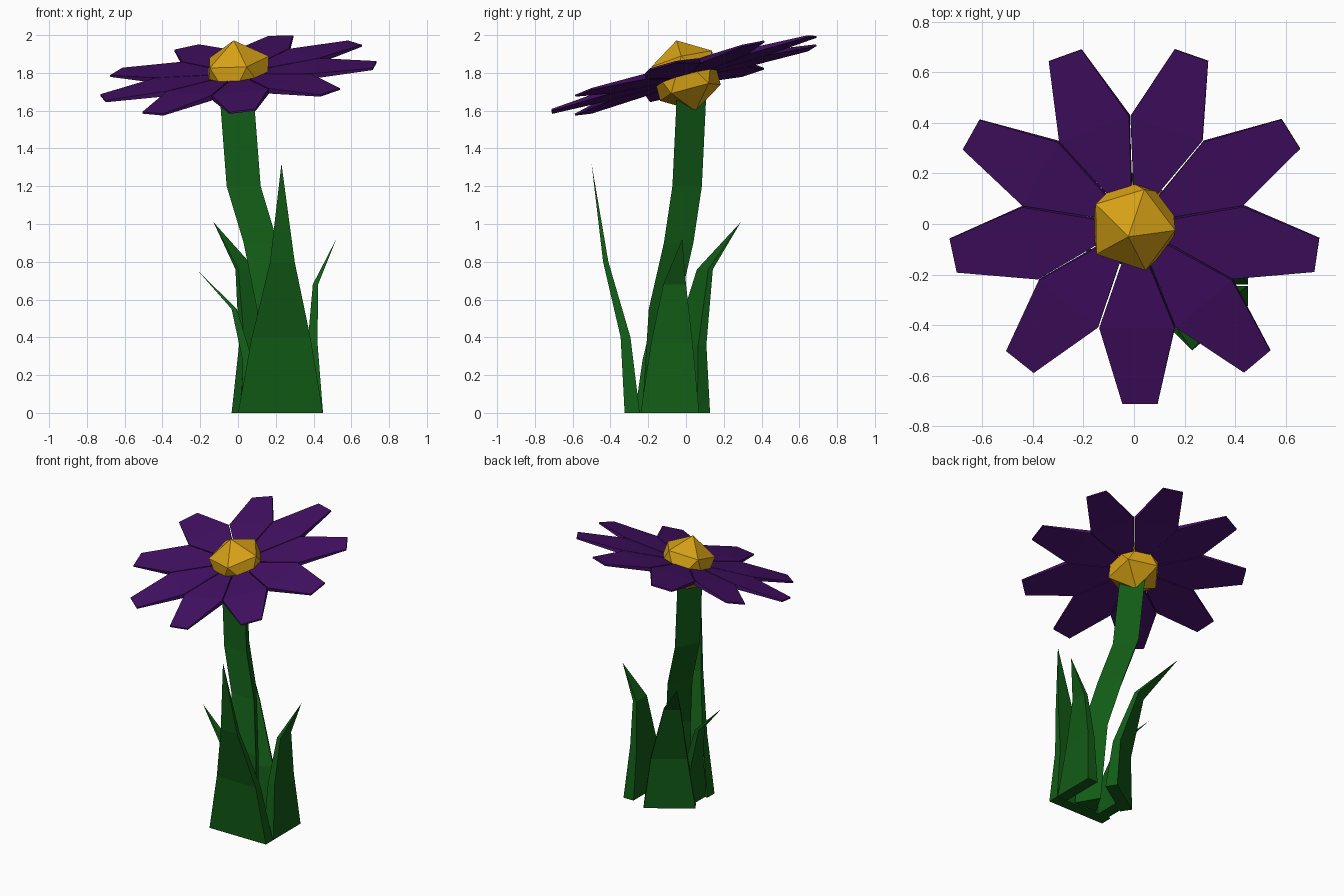
import bpy, bmesh, math
from mathutils import Vector, Matrix

if "Cube" in bpy.data.objects:
    bpy.data.objects.remove(bpy.data.objects["Cube"])


def material(name, rgb):
    m = bpy.data.materials.new(name)
    m.diffuse_color = (*rgb, 1)
    m.use_nodes = True
    m.node_tree.nodes["Principled BSDF"].inputs["Base Color"].default_value = m.diffuse_color
    return m


GREEN = material("leaf_green", (0.006, 0.105, 0.008))
PURPLE = material("petal_purple", (0.055, 0.005, 0.125))
GOLD = material("centre_gold", (0.68, 0.36, 0.008))


def finish(bm, name, mat):
    bmesh.ops.recalc_face_normals(bm, faces=bm.faces[:])
    me = bpy.data.meshes.new(name)
    bm.to_mesh(me)
    bm.free()
    me.materials.append(mat)
    ob = bpy.data.objects.new(name, me)
    bpy.context.collection.objects.link(ob)
    return ob


def loft(bm, rings, tip=None):
    """Skin a list of point rings, closed at the start, ending in a cap or a point."""
    loops = [[bm.verts.new(p) for p in r] for r in rings]
    n = len(loops[0])
    for a, b in zip(loops, loops[1:]):
        for i in range(n):
            j = (i + 1) % n
            bm.faces.new((a[i], a[j], b[j], b[i]))
    bm.faces.new(loops[0])
    if tip is None:
        bm.faces.new(loops[-1])
    else:
        t = bm.verts.new(tip)
        for i in range(n):
            bm.faces.new((loops[-1][i], loops[-1][(i + 1) % n], t))


def slab(c, w, t):
    c = Vector(c)
    return [c - w - t, c + w - t, c + w + t, c - w + t]


# flower head frame, tilted toward the front
normal = Vector((-0.12, -0.27, 1)).normalized()
head = Matrix.Translation((0, 0, 1.785)) @ Vector((0, 0, 1)).rotation_difference(normal).to_matrix().to_4x4()

# nine petals: distance from centre, half width, height, half thickness
profile = [(0.09, 0.028, 0.0, 0.014), (0.42, 0.15, 0.008, 0.014), (0.735, 0.07, 0.0, 0.005)]
for k in range(9):
    bm = bmesh.new()
    loft(bm, [slab((r, 0, z), Vector((0, hw, 0)), Vector((0, 0, ht))) for r, hw, z, ht in profile])
    bm.transform(head @ Matrix.Rotation(math.radians(-89 + 40 * k), 4, 'Z'))
    finish(bm, f"petal_{k + 1}", PURPLE)

# flower centre
bm = bmesh.new()
bmesh.ops.create_icosphere(bm, subdivisions=1, radius=0.195)
bm.transform(head)
finish(bm, "flower_centre", GOLD)

# three sided bent stem
bm = bmesh.new()
path = [(0.22, -0.18, 0), (0.19, -0.145, 0.55), (0.12, -0.065, 0.9), (0.03, -0.02, 1.2), (-0.01, 0.005, 1.72)]
loft(bm, [[Vector(p) + Vector(o) for o in ((-0.09, -0.052, 0), (0.09, -0.052, 0), (0, 0.104, 0))] for p in path])
finish(bm, "stem", GREEN)


# pointed blades around the foot: centre line, half widths, width direction
def leaf(name, pts, halves, direction):
    bm = bmesh.new()
    w = Vector(direction).normalized()
    t = Vector((-w.y, w.x, 0))
    thick = (0.04, 0.026, 0.014)
    loft(bm, [slab(p, w * h, t * d) for p, h, d in zip(pts, halves, thick)], pts[-1])
    finish(bm, name, GREEN)


leaf("front_leaf", [(0.225, -0.285, 0), (0.228, -0.32, 0.4), (0.235, -0.425, 0.8), (0.23, -0.5, 1.32)],
     (0.225, 0.155, 0.065), (1, 0, 0))
leaf("right_leaf", [(0.41, -0.085, 0), (0.395, -0.075, 0.37), (0.41, -0.06, 0.68), (0.52, -0.02, 0.92)],
     (0.155, 0.11, 0.06), (0, 1, 0))
leaf("back_leaf", [(0.13, 0.0, 0), (0.12, 0.02, 0.36), (0.04, 0.1, 0.76), (-0.13, 0.29, 1.01)],
     (0.17, 0.12, 0.055), (0.83, 0.55, 0))
leaf("left_leaf", [(0.06, -0.17, 0), (0.05, -0.16, 0.28), (-0.02, -0.13, 0.55), (-0.21, -0.1, 0.75)],
     (0.1, 0.07, 0.035), (0, 1, 0))
